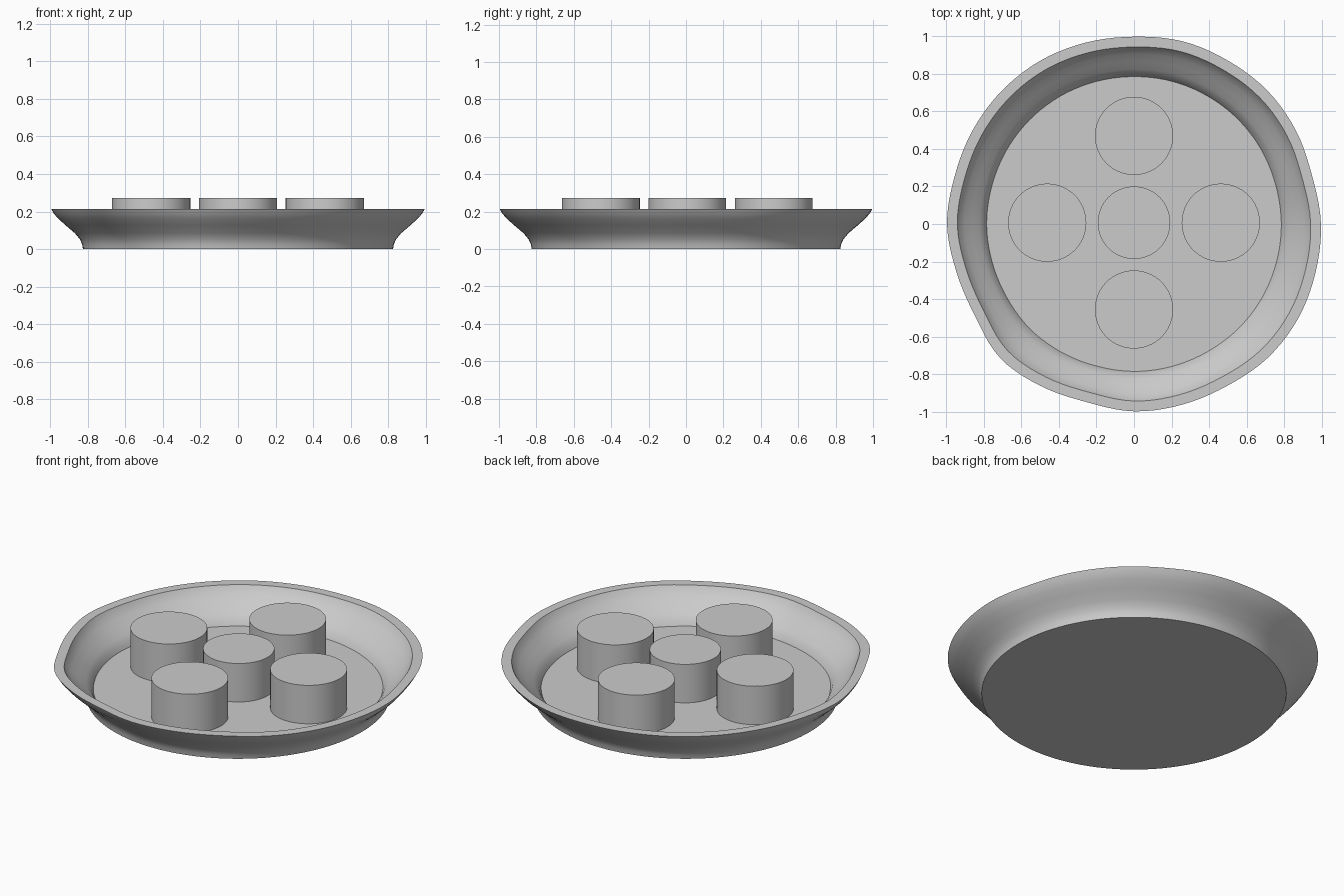
import bpy, math

cube = bpy.data.objects.get("Cube")
if cube:
    bpy.data.objects.remove(cube, do_unlink=True)

# Single grey clay colour
grey = bpy.data.materials.new("clay_grey")
grey.use_nodes = True
grey.diffuse_color = (0.6, 0.6, 0.6, 1)
for node in grey.node_tree.nodes:
    if node.type == 'BSDF_PRINCIPLED':
        node.inputs["Base Color"].default_value = grey.diffuse_color

SEGMENTS = 120
# Hand-shaped rim radius, every 15 degrees from +x
RIM = [.995, .982, .995, 1.004, 1.003, 1.006, .997, .999, 1.002, .999, .993, .988,
       .995, .979, .978, 1.008, .995, .981, .997, .995, .994, 1.007, 1.008, 1.0]
# Dish wall section (radius, z): outside going up, then inside going down
OUTSIDE = [(.825, 0), (.83, .025), (.842, .052), (.87, .085), (.92, .127),
           (.96, .162), (.985, .19), (1, .215)]
INSIDE = [(.945, .215), (.93, .19), (.905, .165), (.865, .13), (.825, .098),
          (.8, .072), (.785, .042)]


def rim_radius(angle):
    """Smooth periodic interpolation of the rim radii."""
    u = angle / math.tau * len(RIM)
    i = int(u)
    t = u - i
    a, b, c, d = (RIM[(i + k) % len(RIM)] for k in (-1, 0, 1, 2))
    return b + .5 * t * (c - a + t * (2*a - 5*b + 4*c - d + t * (3*(b - c) + d - a)))


def finish(obj):
    obj.data.materials.append(grey)
    bpy.ops.object.select_all(action='DESELECT')
    obj.select_set(True)
    bpy.context.view_layer.objects.active = obj
    bpy.ops.object.shade_smooth_by_angle(angle=math.radians(35))


# Dish: sweep the section around, with the irregularity growing toward the rim
verts, faces = [], []
section = OUTSIDE + INSIDE
for radius, z in section:
    weight = z / OUTSIDE[-1][1]
    for s in range(SEGMENTS):
        angle = math.tau * s / SEGMENTS
        r = radius * (1 + weight * (rim_radius(angle) - 1))
        verts.append((r * math.cos(angle), r * math.sin(angle), z))
for row in range(len(section) - 1):
    for s in range(SEGMENTS):
        a, b = row * SEGMENTS + s, row * SEGMENTS + (s + 1) % SEGMENTS
        faces.append((a, b, b + SEGMENTS, a + SEGMENTS))
last = (len(section) - 1) * SEGMENTS
faces.append(tuple(reversed(range(SEGMENTS))))            # underside
faces.append(tuple(range(last, last + SEGMENTS)))         # floor
mesh = bpy.data.meshes.new("dish")
mesh.from_pydata(verts, [], faces)
dish = bpy.data.objects.new("dish", mesh)
bpy.context.collection.objects.link(dish)
finish(dish)


# Round pegs standing on the floor
def peg(name, x, y, radius):
    bottom, top = .035, .272
    bpy.ops.mesh.primitive_cylinder_add(vertices=64, radius=radius, depth=top - bottom,
                                        location=(x, y, (top + bottom) / 2))
    obj = bpy.context.object
    obj.name = name
    finish(obj)


peg("center_peg", 0, .007, .193)
for name, dx, dy in (("left_peg", 1, 0), ("right_peg", -1, 0),
                     ("back_peg", 0, 1), ("front_peg", 0, -1)):
    peg(name, dx * .462, .007 + dy * .462, .208)
